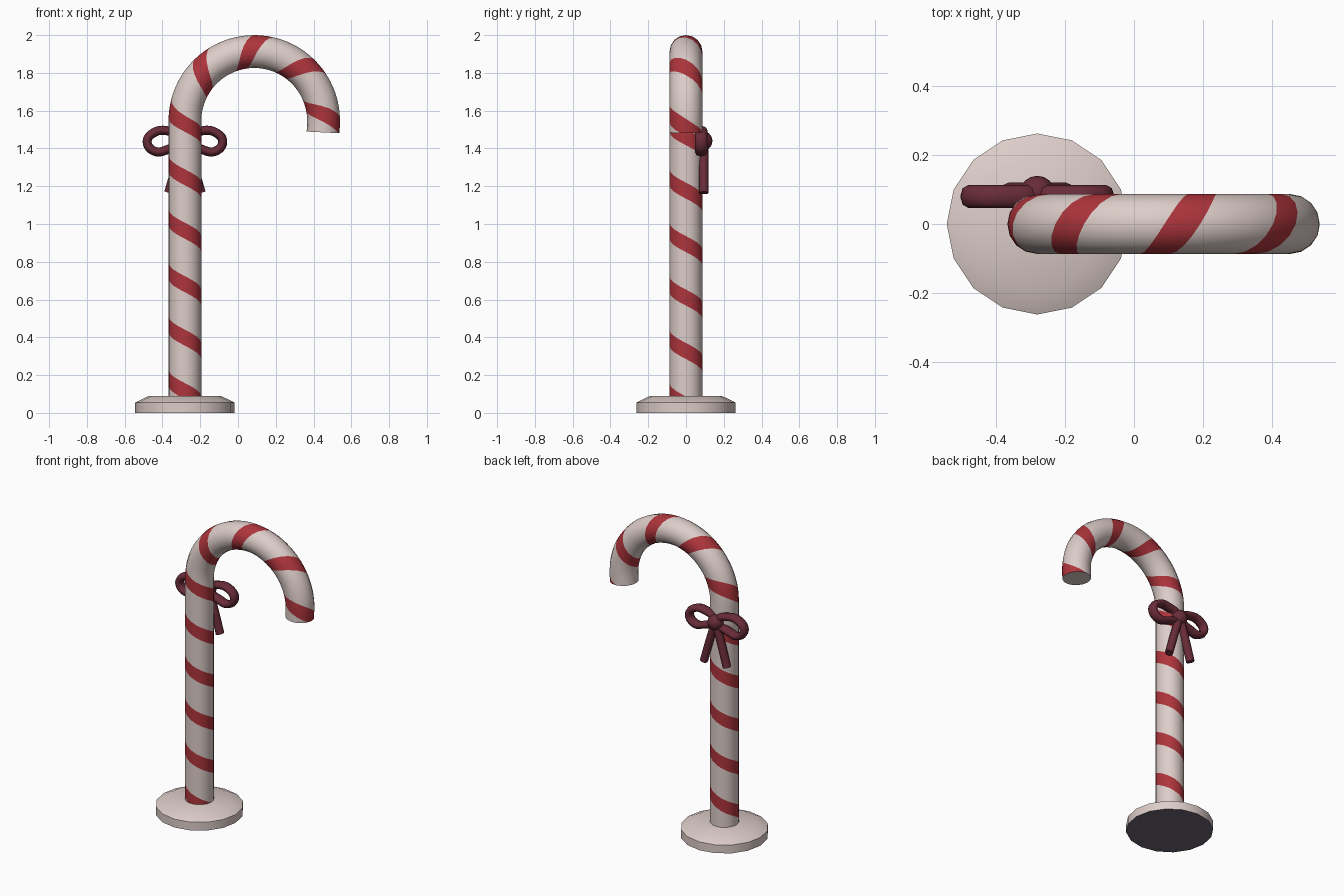
import bpy, bmesh, math
from mathutils import Vector

if "Cube" in bpy.data.objects:
    bpy.data.objects.remove(bpy.data.objects["Cube"])


def material(name, rgb):
    m = bpy.data.materials.new(name)
    m.diffuse_color = (*rgb, 1)
    m.use_nodes = True
    m.node_tree.nodes["Principled BSDF"].inputs["Base Color"].default_value = m.diffuse_color
    return m


CREAM = material("cream_white", (0.72, 0.61, 0.58))
RED = material("stripe_red", (0.42, 0.035, 0.045))
WINE = material("bow_wine", (0.14, 0.025, 0.04))
DARK = material("underside_dark", (0.145, 0.125, 0.175))
PX = -0.281  # post centre


def smooth(ob, angle=35):
    bpy.ops.object.select_all(action='DESELECT')
    ob.select_set(True)
    bpy.context.view_layer.objects.active = ob
    bpy.ops.object.shade_smooth_by_angle(angle=math.radians(angle))


def finish(bm, name, mats):
    bmesh.ops.recalc_face_normals(bm, faces=bm.faces)
    me = bpy.data.meshes.new(name)
    bm.to_mesh(me)
    bm.free()
    for m in mats:
        me.materials.append(m)
    ob = bpy.data.objects.new(name, me)
    bpy.context.collection.objects.link(ob)
    smooth(ob)
    return ob


# Cane: tube whose rows follow the helix, so stripes lie on mesh edges
R, ARC, ZC = 0.087, 0.367, 1.546
START, END, PITCH, STEPS, SIDES = 0.06, 2.76, 0.283, 10, 16


def cane_point(s, theta):
    phi = min(max((s - ZC) / ARC, 0), math.pi + 0.05)
    extra = s - ZC - phi * ARC                       # straight run outside the arc
    out = Vector((-math.cos(phi), 0, math.sin(phi)))
    along = Vector((math.sin(phi), 0, math.cos(phi)))
    centre = Vector((PX + ARC, 0, ZC)) + out * ARC + along * extra
    return centre + (out * math.cos(theta) + Vector((0, -1, 0)) * math.sin(theta)) * R


bm = bmesh.new()
rows = []
for j in range(-14, 95):
    row = []
    for i in range(SIDES + 1):
        s = 0.4265 + PITCH * (j / STEPS - i / SIDES)
        s = min(max(s, START), END)
        row.append(bm.verts.new(cane_point(s, 2 * math.pi * i / SIDES)))
    rows.append((j, row))
for (j, a), (_, b) in zip(rows, rows[1:]):
    for i in range(SIDES):
        f = bm.faces.new((a[i], a[i + 1], b[i + 1], b[i]))
        f.material_index = 1 if j % STEPS < 3 else 0
bmesh.ops.remove_doubles(bm, verts=bm.verts, dist=0.0005)
caps = bmesh.ops.holes_fill(bm, edges=[e for e in bm.edges if e.is_boundary], sides=0)
for f in caps["faces"]:
    f.material_index = 0
finish(bm, "striped_cane", [CREAM, RED])

# Base: 16-sided disc with a sloped rim
bm = bmesh.new()
rings = []
for z, r in ((0, 0.263), (0.055, 0.263), (0.09, 0.19)):
    rings.append([bm.verts.new((PX + r * math.cos(k * math.pi / 8),
                                r * math.sin(k * math.pi / 8), z)) for k in range(16)])
for a, b in zip(rings, rings[1:]):
    for k in range(16):
        bm.faces.new((a[k], a[(k + 1) % 16], b[(k + 1) % 16], b[k]))
bm.faces.new(rings[-1])
bm.faces.new(rings[0][::-1]).material_index = 1
finish(bm, "base", [CREAM, DARK])


# Bow pieces: bevelled curves in the xz plane, widened along y
def ribbon(name, pts, y, radius, widen, closed):
    cu = bpy.data.curves.new(name, 'CURVE')
    cu.dimensions = '3D'
    cu.bevel_depth = radius
    cu.bevel_resolution = 2
    cu.resolution_u = 6
    cu.use_fill_caps = True
    sp = cu.splines.new('BEZIER')
    sp.bezier_points.add(len(pts) - 1)
    for p, (x, z) in zip(sp.bezier_points, pts):
        p.co = (x, 0, z)
        p.handle_left_type = p.handle_right_type = 'AUTO'
    sp.use_cyclic_u = closed
    cu.materials.append(WINE)
    ob = bpy.data.objects.new(name, cu)
    bpy.context.collection.objects.link(ob)
    ob.location = (PX, y, 0)
    ob.scale = (1, widen, 1)
    bpy.ops.object.select_all(action='DESELECT')
    ob.select_set(True)
    bpy.context.view_layer.objects.active = ob
    bpy.ops.object.convert(target='MESH')
    smooth(bpy.context.view_layer.objects.active, 50)


LOOP = [(0.01, 1.445), (0.09, 1.493), (0.165, 1.483), (0.2, 1.435),
        (0.16, 1.385), (0.09, 1.395)]
for side, sx in (("left", -1), ("right", 1)):
    ribbon(f"bow_loop_{side}", [(sx * x, z) for x, z in LOOP], 0.08, 0.024, 1.4, True)
    ribbon(f"bow_tail_{side}", [(sx * 0.005, 1.43), (sx * 0.045, 1.30), (sx * 0.084, 1.165)],
           0.094, 0.026, 1.0, False)

# Knot
bm = bmesh.new()
bmesh.ops.create_uvsphere(bm, u_segments=16, v_segments=10, radius=1)
for v in bm.verts:
    v.co = Vector((PX + v.co.x * 0.05, 0.093 + v.co.y * 0.047, 1.44 + v.co.z * 0.05))
finish(bm, "bow_knot", [WINE])
